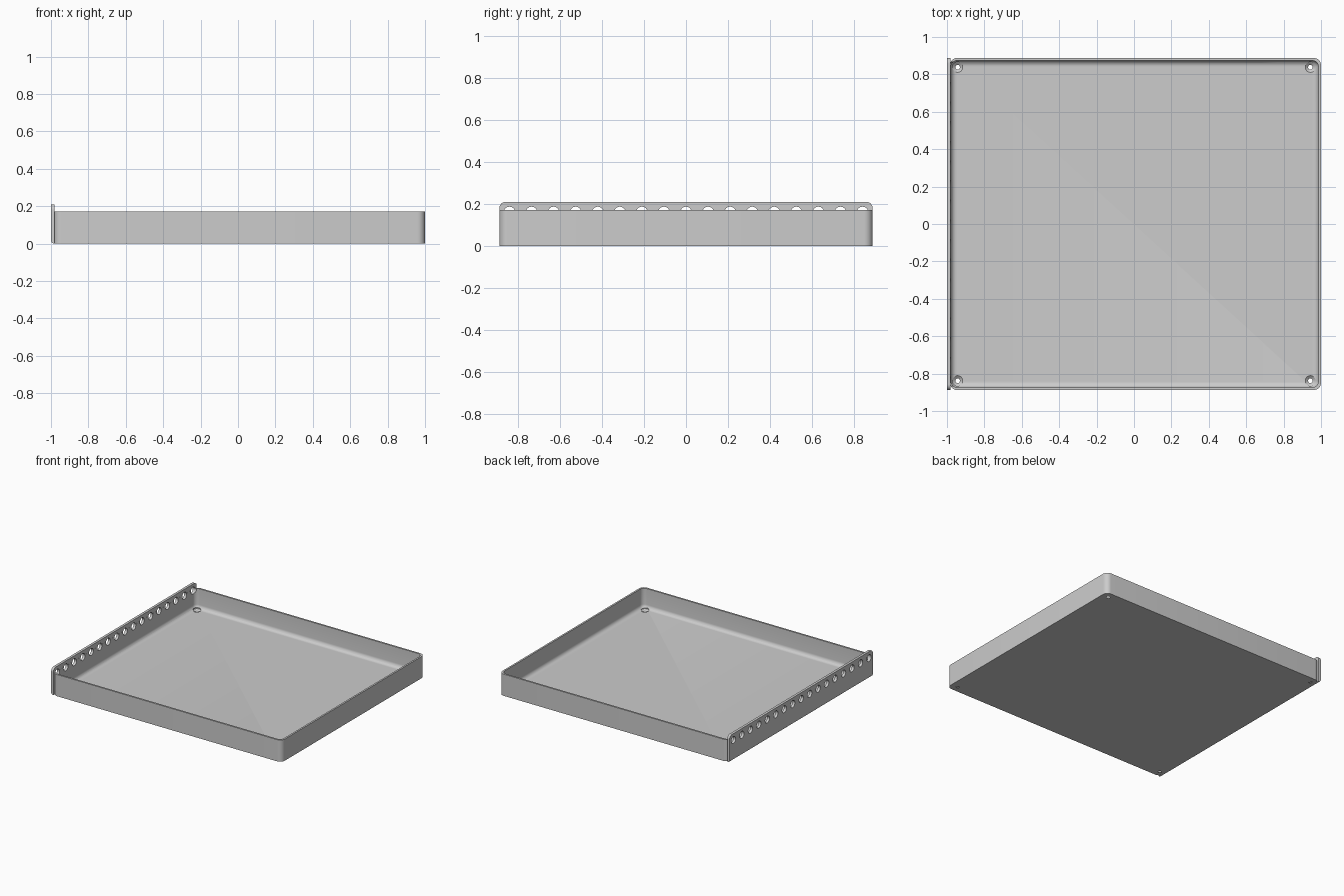
import bpy
import bmesh
from math import sin, cos, pi, radians
from mathutils import Matrix

cube = bpy.data.objects.get("Cube")
if cube:
    bpy.data.objects.remove(cube, do_unlink=True)

GREY = (0.604, 0.604, 0.604, 1)
metal = bpy.data.materials.new("light_grey_metal")
metal.use_nodes = True
metal.diffuse_color = GREY
metal.node_tree.nodes["Principled BSDF"].inputs["Base Color"].default_value = GREY

HALF_Y, RIM, TOP = 0.888, 0.17, 0.21
WALL, FLOOR, FILLET = 0.014, 0.015, 0.03
PLATE_IN = -0.98


def make_object(name, bm):
    bmesh.ops.recalc_face_normals(bm, faces=bm.faces)
    mesh = bpy.data.meshes.new(name)
    bm.to_mesh(mesh)
    bm.free()
    mesh.materials.append(metal)
    obj = bpy.data.objects.new(name, mesh)
    bpy.context.collection.objects.link(obj)
    return obj


def rounded_ring(bm, x0, x1, y, r, z, steps=8):
    """Loop of vertices around a rounded rectangle."""
    corners = [(x1 - r, y - r), (x0 + r, y - r), (x0 + r, r - y), (x1 - r, r - y)]
    return [bm.verts.new((cx + r * cos(a), cy + r * sin(a), z))
            for k, (cx, cy) in enumerate(corners)
            for a in [(k + i / steps) * pi / 2 for i in range(steps + 1)]]


def circle_ring(bm, x, y, r, z, steps=24):
    return [bm.verts.new((x + r * cos(a), y + r * sin(a), z))
            for a in [2 * pi * i / steps for i in range(steps)]]


def loft(bm, rings):
    """Closed solid through a stack of matching loops."""
    for low, high in zip(rings, rings[1:]):
        for i in range(len(low)):
            j = (i + 1) % len(low)
            bm.faces.new((low[i], low[j], high[j], high[i]))
    bm.faces.new(rings[0])
    bm.faces.new(rings[-1])


def cut(obj, cutter):
    cutter.hide_render = True
    mod = obj.modifiers.new("holes", "BOOLEAN")
    mod.object, mod.solver = cutter, "MANIFOLD"
    bpy.ops.object.select_all(action="DESELECT")
    obj.select_set(True)
    bpy.context.view_layer.objects.active = obj
    bpy.ops.object.modifier_apply(modifier=mod.name)
    bpy.ops.object.shade_smooth_by_angle(angle=radians(30))
    bpy.data.objects.remove(cutter, do_unlink=True)


# Tray: outer wall, rim, inner wall, rounded inner edge and floor
bm = bmesh.new()
rings = [rounded_ring(bm, PLATE_IN - 0.005, 1, HALF_Y, 0.04, z) for z in (0, RIM)]
inset = [(0, RIM)]
for i in range(7):
    a = i / 6 * pi / 2
    inset.append((FILLET * (1 - cos(a)), FLOOR + FILLET * (1 - sin(a))))
for d, z in inset:
    rings.append(rounded_ring(bm, PLATE_IN + 0.001 + d, 1 - WALL - d,
                              HALF_Y - WALL - d, 0.034 - 0.8 * d, z))
loft(bm, rings)
tray = make_object("tray", bm)

# Countersunk screw holes in the tray corners
bm = bmesh.new()
for x in (-0.943, 0.943):
    for y in (-0.838, 0.838):
        loft(bm, [circle_ring(bm, x, y, r, z) for r, z in
                  ((0.0125, -0.05), (0.0125, 0.003), (0.028, 0.0155), (0.028, 0.05))])
cut(tray, make_object("screw_hole_cutter", bm))

# Raised side plate with rounded top corners and a bent lower edge
bm = bmesh.new()
R = 0.03
outline = [(HALF_Y, 0)]
for k, side in enumerate((1, -1)):
    for i in range(9):
        a = (k + i / 8) * pi / 2
        outline.append((side * (HALF_Y - R) + R * cos(a), TOP - R + R * sin(a)))
outline.append((-HALF_Y, 0))
face = bm.faces.new([bm.verts.new((PLATE_IN, y, z)) for y, z in outline])
moved = bmesh.ops.extrude_face_region(bm, geom=[face])["geom"]
bmesh.ops.translate(bm, vec=(-1 - PLATE_IN, 0, 0),
                    verts=[v for v in moved if isinstance(v, bmesh.types.BMVert)])
# extrusion keeps the first face, so the plate is a closed solid only without duplicates
if not face.is_valid:
    bm.faces.new([v for v in bm.verts if v.co.x > -0.99])
lower = [e for e in bm.edges if all(v.co.x < -0.99 and v.co.z < 0.001 for v in e.verts)]
bmesh.ops.bevel(bm, geom=lower, offset=0.018, segments=5, profile=0.5, affect="EDGES")
plate = make_object("side_plate", bm)

# Row of round holes through the plate and the thin wall behind it
for part in (plate, tray):
    bm = bmesh.new()
    for i in range(17):
        place = Matrix.Translation((-0.98, (i - 8) * 0.105, 0.16))
        bmesh.ops.create_cone(bm, cap_ends=True, segments=24, radius1=0.027,
                              radius2=0.027, depth=0.1,
                              matrix=place @ Matrix.Rotation(pi / 2, 4, "Y"))
    cut(part, make_object("row_hole_cutter", bm))
